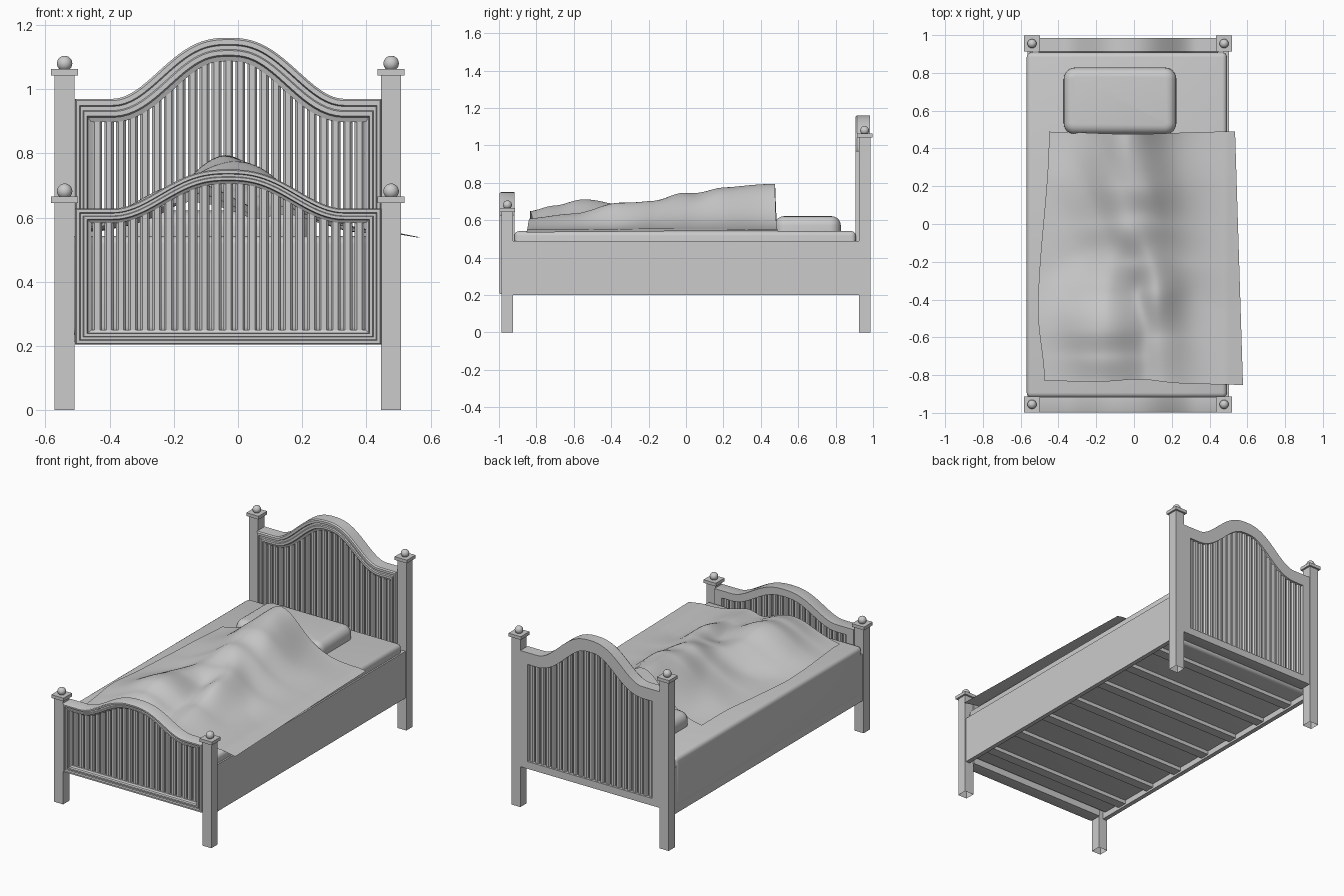
import bpy, bmesh, math
from mathutils import noise, Vector

if "Cube" in bpy.data.objects:
    bpy.data.objects.remove(bpy.data.objects["Cube"])

CX = -0.03   # centre line of the bed frame


def finish(name, bm, smooth=None):
    bmesh.ops.recalc_face_normals(bm, faces=bm.faces)
    me = bpy.data.meshes.new(name)
    bm.to_mesh(me)
    bm.free()
    ob = bpy.data.objects.new(name, me)
    bpy.context.collection.objects.link(ob)
    if smooth:
        bpy.ops.object.select_all(action='DESELECT')
        ob.select_set(True)
        bpy.context.view_layer.objects.active = ob
        bpy.ops.object.shade_smooth_by_angle(angle=math.radians(smooth))
    return ob


def add_box(bm, x0, x1, y0, y1, z0, z1):
    vs = bmesh.ops.create_cube(bm, size=1)['verts']
    for v in vs:
        v.co = ((x0 + x1) / 2 + v.co.x * (x1 - x0), (y0 + y1) / 2 + v.co.y * (y1 - y0),
                (z0 + z1) / 2 + v.co.z * (z1 - z0))
    return vs


def box(name, *lim, bevel=0, seg=4):
    bm = bmesh.new()
    add_box(bm, *lim)
    if bevel:
        bmesh.ops.bevel(bm, geom=bm.edges[:], offset=bevel, segments=seg, profile=0.5, affect='EDGES')
    return finish(name, bm, 35 if bevel else None)


# Posts with square cap and ball finial, open at the foot
def post(name, x, y, h):
    bm = bmesh.new()
    add_box(bm, x - .031, x + .031, y - .031, y + .031, 0, h + .005)
    bmesh.ops.delete(bm, geom=[f for f in bm.faces if f.calc_center_median().z < .001], context='FACES')
    add_box(bm, x - .042, x + .042, y - .042, y + .042, h, h + .02)
    ball = bmesh.ops.create_uvsphere(bm, u_segments=24, v_segments=14, radius=.024)['verts']
    bmesh.ops.translate(bm, verts=ball, vec=(x, y, h + .037))
    finish(name, bm, 35)


for side, sx in (('left', -.51), ('right', .507)):
    post('head_post_' + side, CX + sx, .955, 1.043)
    post('foot_post_' + side, CX + sx, -.955, .645)


# Arched end boards: moulded frame swept round the outline, plus vertical bars
def arch(x, shoulder, peak):
    u = min(abs(x - CX) / .36, 1)
    return shoulder + (peak - shoulder) * .5 * (1 + math.cos(math.pi * u ** 1.25))


def outline(f, shoulder, peak, bottom, insets):
    side, low, top = (f * i for i in insets)
    x0, x1 = -.507 + side, .447 - side
    pts = [(x0, bottom + low), (x1, bottom + low)]
    n = 56
    for i in range(n + 1):
        x = x1 + (x0 - x1) * i / n
        slope = (arch(x + .002, shoulder, peak) - arch(x - .002, shoulder, peak)) / .004
        k = top / math.sqrt(1 + slope * slope)
        pts.append((x + slope * k, arch(x, shoulder, peak) - k))
    return pts


def end_board(name, front, back, shoulder, peak, bottom, insets):
    profile = [(0, back), (0, front + .008), (.08, front), (.28, front), (.33, front + .012),
               (.5, front + .012), (.55, front + .005), (.74, front + .005), (.8, front + .018),
               (1, front + .024), (1, back)]
    bm = bmesh.new()
    rings = [[bm.verts.new((x, y, z)) for x, z in outline(f, shoulder, peak, bottom, insets)]
             for f, y in profile]
    for a, b in zip(rings, rings[1:] + rings[:1]):
        for i in range(len(a)):
            j = (i + 1) % len(a)
            bm.faces.new((a[i], a[j], b[j], b[i]))
    finish(name + '_frame', bm, 30)

    bm = bmesh.new()
    x0, x1 = -.507 + insets[0], .447 - insets[0]
    n, mid = 23, (front + back) / 2 + .008
    pitch = (x1 - x0) / n
    for i in range(n):
        c = x0 + pitch * (i + .5)
        z0 = bottom + insets[1] - .01
        section = [(-.015, -.014), (-.008, -.022), (.008, -.022), (.015, -.014),
                   (.015, .014), (.008, .022), (-.008, .022), (-.015, .014)]
        lo = [bm.verts.new((c + x, mid + y, z0)) for x, y in section]
        hi = [bm.verts.new((c + x, mid + y, arch(c + x, shoulder, peak) - insets[2] + .006))
              for x, y in section]
        for k in range(8):
            m = (k + 1) % 8
            bm.faces.new((lo[k], lo[m], hi[m], hi[k]))
        bm.faces.new(lo)
        bm.faces.new(hi)
    finish(name + '_bars', bm)


end_board('headboard', .905, .985, .97, 1.16, .25, (.05, .045, .073))
end_board('footboard', -.997, -.916, .628, .75, .205, (.05, .045, .045))

# Side rails, slats and mattress
box('rail_right', .475, .502, -.925, .925, .2, .49)
box('rail_left', -.565, -.538, -.925, .925, .2, .49)
for i in range(7):
    y = -.75 + .25 * i
    box('slat_%d' % (i + 1), -.54, .48, y - .03, y + .03, .212, .235)
box('mattress', -.568, .492, -.918, .908, .235, .542, bevel=.025)

# Pillow
bm = bmesh.new()
vs = add_box(bm, -.372, .224, .474, .828, .535, .622)
upright = [e for e in bm.edges if abs(e.verts[0].co.z - e.verts[1].co.z) > .05]
bmesh.ops.bevel(bm, geom=upright, offset=.06, segments=6, profile=.5, affect='EDGES')
rim = [e for e in bm.edges if all(v.co.z > .6 for v in e.verts)]
bmesh.ops.bevel(bm, geom=rim, offset=.05, segments=5, profile=.5, affect='EDGES')
finish('pillow', bm, 40)


# Blanket draped over a lying shape
def lerp_table(t, table):
    for (a, p), (b, q) in zip(table, table[1:]):
        if t <= b:
            k = max(0, (t - a) / (b - a))
            k = k * k * (3 - 2 * k)
            return p + (q - p) * k
    return table[-1][1]


def ridge(x, y, centre, height, width):
    d = abs(x - lerp_table(y, centre)) / lerp_table(y, width)
    return lerp_table(y, height) * math.exp(-d ** 1.8)


def drape(x, y):
    body = ridge(x, y, [(-.3, 0), (.5, -.035)],
                 [(-.5, 0), (-.2, .13), (0, .19), (.2, .24), (.5, .25)],
                 [(-.3, .26), (.2, .24), (.5, .2)])
    leg_l = ridge(x, y, [(-.85, -.15), (-.5, -.15), (.1, -.05)],
                  [(-.85, .105), (-.7, .135), (-.56, .165), (-.35, .13), (0, .12), (.2, 0)],
                  [(-.85, .22), (-.5, .24), (0, .15)])
    leg_r = ridge(x, y, [(-.85, .14), (-.35, .12), (.1, .02)],
                  [(-.85, .06), (-.6, .09), (-.35, .145), (0, .14), (.2, 0)],
                  [(-.85, .15), (-.4, .13), (0, .15)])
    h = (body ** 5 + leg_l ** 5 + leg_r ** 5) ** .2
    folds = noise.noise(Vector((x * 6 + y * 2, y * 3.5, 1.7)))
    return .549 + h * (1 + .1 * folds)


bm = bmesh.new()
NX, NY = 72, 84
grid = []
for j in range(NY + 1):
    v = j / NY
    xl = lerp_table(v, [(0, -.475), (.28, -.508), (1, -.45)])
    xr = .577 - .042 * v
    row = []
    for i in range(NX + 1):
        u = i / NX
        x = xl + (xr - xl) * u
        y0 = -.83 - .022 * u + .018 * math.exp(-((u - .48) / .13) ** 2)
        y1 = .49 - .014 * math.exp(-((u - .45) / .3) ** 2)
        y = y0 + (y1 - y0) * v
        z = drape(x, y) - .16 * max(0, x - .49)
        row.append(bm.verts.new((x, y, z)))
    grid.append(row)
for a, b in zip(grid, grid[1:]):
    for i in range(NX):
        bm.faces.new((a[i], a[i + 1], b[i + 1], b[i]))
finish('blanket', bm, 60)
